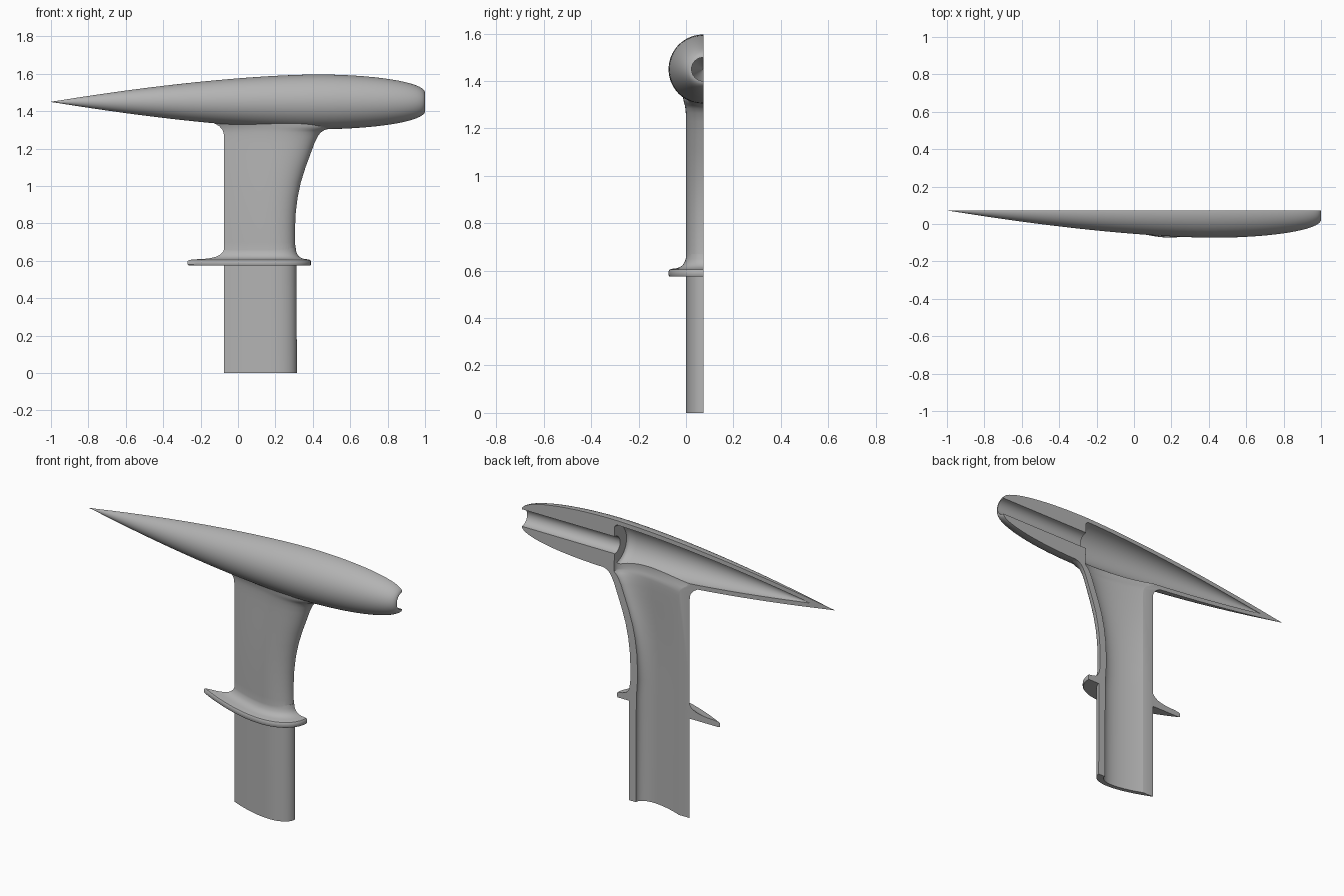
import bpy, bmesh, math

CUT = 0.073      # y of the flat section plane
AXIS = 1.45      # height of the pod axis

cube = bpy.data.objects.get("Cube")
if cube:
    bpy.data.objects.remove(cube, do_unlink=True)

grey = bpy.data.materials.new("plain_grey")
grey.use_nodes = True
grey.diffuse_color = (0.45, 0.45, 0.45, 1)
grey.node_tree.nodes["Principled BSDF"].inputs["Base Color"].default_value = grey.diffuse_color


def loft(name, rings):
    """Closed solid through a list of equal-length rings of points."""
    bm = bmesh.new()
    loops = [[bm.verts.new(p) for p in ring] for ring in rings]
    n = len(loops[0])
    for a, b in zip(loops, loops[1:]):
        for i in range(n):
            j = (i + 1) % n
            bm.faces.new((a[i], a[j], b[j], b[i]))
    bm.faces.new(loops[0])
    bm.faces.new(loops[-1])
    bmesh.ops.recalc_face_normals(bm, faces=bm.faces)
    mesh = bpy.data.meshes.new(name)
    bm.to_mesh(mesh)
    bm.free()
    mesh.materials.append(grey)
    obj = bpy.data.objects.new(name, mesh)
    bpy.context.collection.objects.link(obj)
    return obj


def foil(z, lead, trail, half, steps=28):
    """Symmetric streamlined section: round leading edge, sharp trailing edge."""
    def thick(u):
        return 2 * half * (1.4845 * math.sqrt(u) - 0.63 * u - 1.758 * u**2
                           + 1.4215 * u**3 - 0.518 * u**4)
    us = [(1 - math.cos(math.pi * i / steps)) / 2 for i in range(steps + 1)]
    side = [(lead + (trail - lead) * u, thick(u)) for u in us]
    return ([(x, CUT - t, z) for x, t in side]
            + [(x, CUT + t, z) for x, t in side[-2:0:-1]])


def revolve(name, profile, sides=96):
    """Solid of revolution about the pod axis from (x, radius) pairs."""
    angles = [math.tau * (i + 0.5) / sides for i in range(sides)]
    return loft(name, [[(x, CUT + r * math.cos(a), AXIS + r * math.sin(a))
                        for a in angles] for x, r in profile])


def pod_radius(x):
    if x > 0.42:
        return 0.05 + 0.0965 * math.sqrt(max(0, 1 - ((x - 0.42) / 0.58) ** 2))
    return 0.1465 * (1 - ((0.42 - x) / 1.42) ** 1.6)


def boolean(target, tool, operation):
    mod = target.modifiers.new("join", 'BOOLEAN')
    mod.object, mod.operation, mod.solver = tool, operation, 'EXACT'
    bpy.ops.object.select_all(action='DESELECT')
    bpy.context.view_layer.objects.active = target
    target.select_set(True)
    bpy.ops.object.modifier_apply(modifier=mod.name)
    bpy.data.objects.remove(tool, do_unlink=True)


# Pod: pointed tail, rounded nose
tail = [-1 + 1.42 * i / 32 for i in range(33)]
nose = [0.42 + 0.58 * math.sin(math.pi / 2 * i / 20) for i in range(1, 21)]
pod = revolve("pod_and_mast_half", [(x, max(pod_radius(x), 0.001)) for x in tail + nose])

# Mast: height, leading x, trailing x, half thickness; flares into the pod
stations = [
    (0, .315, -.075, .073), (.6, .312, -.075, .073), (.7, .305, -.075, .073),
    (.78, .305, -.075, .073), (.86, .309, -.075, .073), (.94, .319, -.075, .073),
    (1.02, .336, -.075, .073), (1.1, .361, -.075, .073), (1.17, .387, -.075, .073),
    (1.23, .409, -.075, .073), (1.265, .426, -.075, .074), (1.285, .441, -.077, .076),
    (1.298, .46, -.082, .078), (1.306, .485, -.088, .081), (1.32, .505, -.1, .084),
    (1.335, .515, -.125, .086), (1.36, .515, -.145, .086)]
mast = loft("mast", [foil(*s) for s in stations])

# Collar: thin plate with rounded rim, filleted up to the mast
rim, core = (.39, -.27, .146), (.31, -.075, .073)
blend = [(.575, .96), (.58, 1), (.598, 1), (.605, .95), (.608, .8), (.61, .55),
         (.615, .36), (.623, .2), (.635, .09), (.65, .02), (.67, -.02)]
collar = loft("collar", [foil(z, *[c + (r - c) * f for r, c in zip(rim, core)])
                         for z, f in blend])

# Hollows: mast duct, pod chamber and nose bore
duct = loft("duct", [foil(z, min(lead - .045, .41), trail + .07, half - .026)
                     for z, lead, trail, half in [(-.1,) + stations[0][1:]] + stations])
inner = [-0.845 + 1.235 * i / 30 for i in range(31)]
chamber = revolve("chamber", [(x, max(pod_radius(x) - 0.025, 0.001)) for x in inner]
                  + [(.4, .115), (.405, .108)])
bore = revolve("bore", [(0.3, 0.0495), (1.1, 0.0495)], 64)

# Everything behind the section plane is removed
far = loft("far_half", [[(x, y, z) for x, y in
                         ((-2, CUT), (2, CUT), (2, 1), (-2, 1))] for z in (-1, 3)])

for tool in (mast, collar):
    boolean(pod, tool, 'UNION')
for tool in (chamber, duct, bore, far):
    boolean(pod, tool, 'DIFFERENCE')

bpy.ops.object.shade_smooth_by_angle(angle=math.radians(35))
